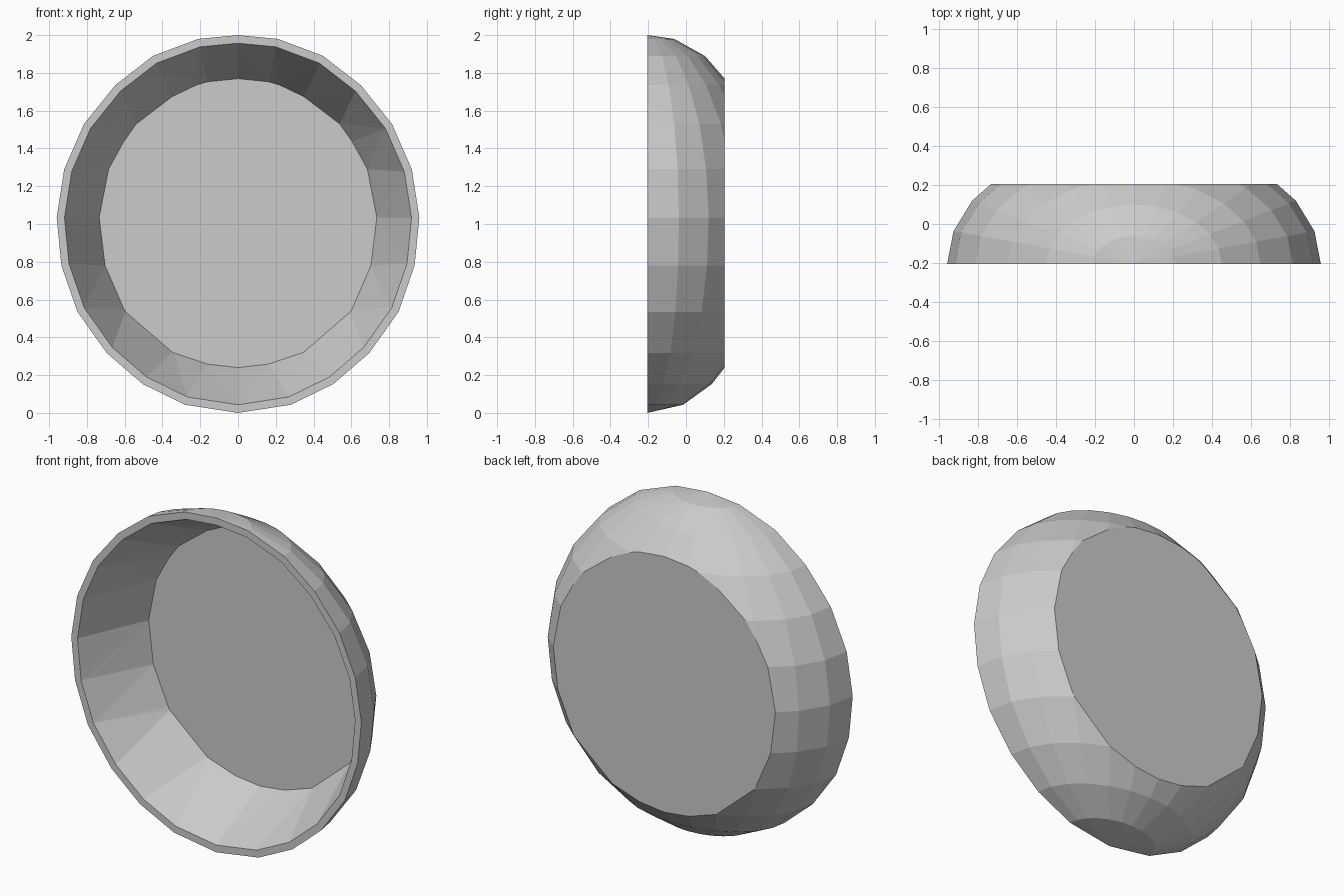
import bpy, bmesh
from math import sin, cos, pi

if "Cube" in bpy.data.objects:
    bpy.data.objects.remove(bpy.data.objects["Cube"])

HALF = 0.205      # half depth: the front cut and back cut planes
SQUASH = 0.677    # depth-to-width ratio of the flattened sphere
# ring profile, bottom pole to top pole: (radius, height)
PROFILE = [(0, 0), (.28, .043), (.505, .153), (.695, .317), (.85, .535), (.935, .78),
           (.96, 1.035), (.92, 1.29), (.815, 1.53), (.65, 1.735), (.45, 1.89),
           (.21, 1.98), (0, 2.0)]
STEPS = 12        # facets around the half sphere

bm = bmesh.new()

# rounded outer wall: half of a flattened faceted sphere around the vertical axis
rings = [[bm.verts.new((r * cos(pi * i / STEPS),
                        -HALF + SQUASH * r * sin(pi * i / STEPS), z))
          for i in range(STEPS + 1)] for r, z in PROFILE]
for low, high in zip(rings, rings[1:]):
    for i in range(STEPS):
        bm.faces.new((low[i], low[i + 1], high[i + 1], high[i]))
bmesh.ops.remove_doubles(bm, verts=bm.verts[:], dist=1e-4)

# slice the back flat
bmesh.ops.bisect_plane(bm, geom=bm.verts[:] + bm.edges[:] + bm.faces[:], dist=1e-4,
                       plane_co=(0, HALF, 0), plane_no=(0, 1, 0), clear_outer=True)


def boundary(y):
    return [e for e in bm.edges if e.is_boundary
            and all(abs(v.co.y - y) < 1e-3 for v in e.verts)]


# flat front rim, inset from the outer wall
front, back = boundary(-HALF), boundary(HALF)
ext = bmesh.ops.extrude_edge_only(bm, edges=front)["geom"]
for v in (g for g in ext if isinstance(g, bmesh.types.BMVert)):
    v.co.x *= .957
    v.co.z = 1.0 + (v.co.z - 1.0) * .957
inner = [g for g in ext if isinstance(g, bmesh.types.BMEdge) and g.is_boundary]

# sloping inner wall down to the back outline, then the flat back plate
bmesh.ops.bridge_loops(bm, edges=inner + back)
bmesh.ops.recalc_face_normals(bm, faces=bm.faces[:])
bmesh.ops.contextual_create(bm, geom=back)

mesh = bpy.data.meshes.new("round_dish")
bm.to_mesh(mesh)
bm.free()
dish = bpy.data.objects.new("round_dish", mesh)
bpy.context.collection.objects.link(dish)
